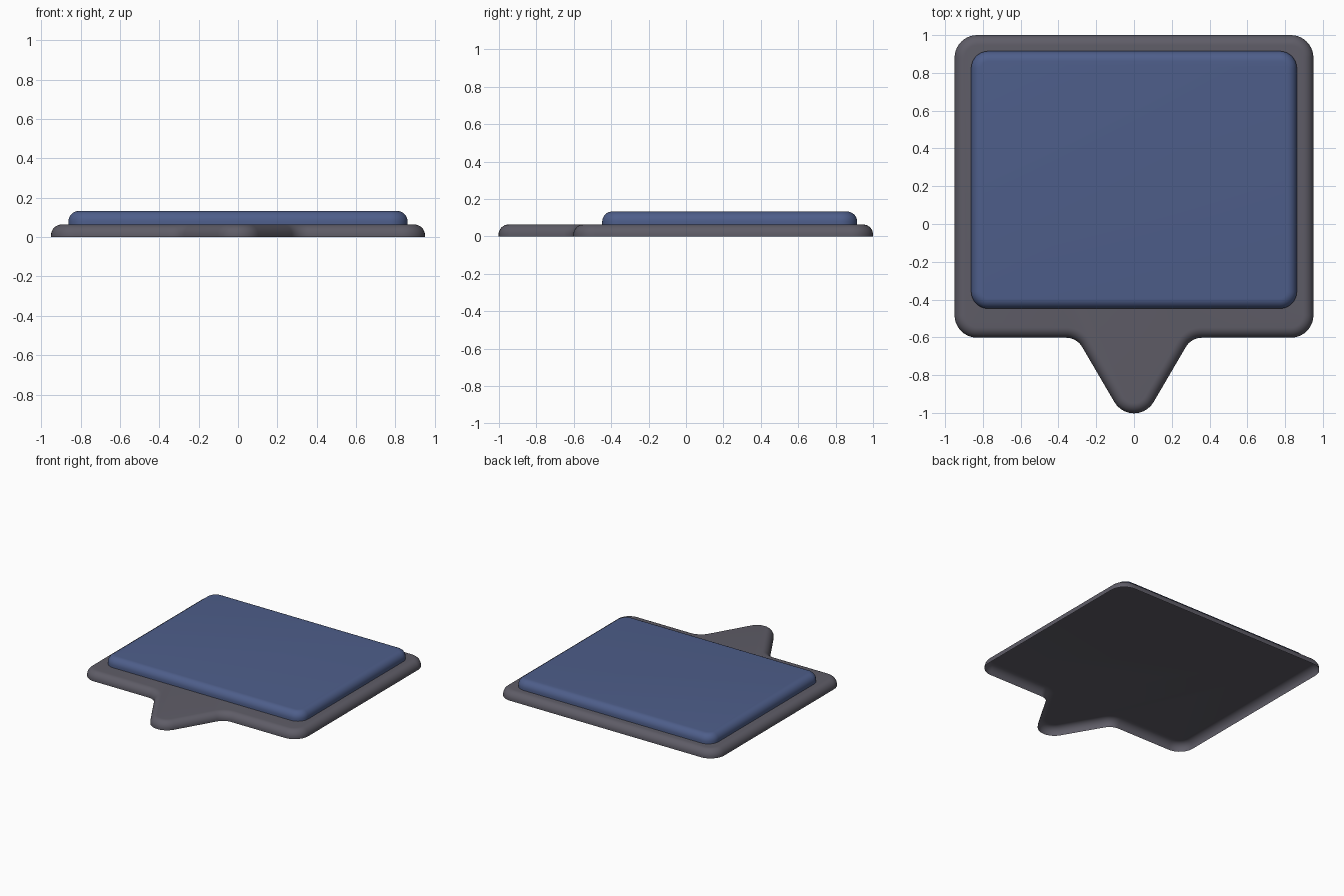
import bpy, bmesh, math
from mathutils import Vector

if "Cube" in bpy.data.objects:
    bpy.data.objects.remove(bpy.data.objects["Cube"])


def material(name, rgb):
    m = bpy.data.materials.new(name)
    m.diffuse_color = (*rgb, 1)
    m.use_nodes = True
    m.node_tree.nodes["Principled BSDF"].inputs["Base Color"].default_value = m.diffuse_color
    return m


def outline(corners, inset, steps=10):
    """Counter-clockwise polygon of (x, y, radius), inset and with filleted corners."""
    pts = [Vector(c[:2]) for c in corners]
    n, loop = len(pts), []
    for i, p in enumerate(pts):
        a = (p - pts[i - 1]).normalized()
        b = (pts[(i + 1) % n] - p).normalized()
        na, nb = Vector((-a.y, a.x)), Vector((-b.y, b.x))   # inward normals
        turn = math.atan2(a.x * b.y - a.y * b.x, a.dot(b))
        side = 1 if turn > 0 else -1
        r = corners[i][2]
        miter = (na + nb) / (1 + na.dot(nb))
        centre = p + miter * side * r
        rr = r - side * inset
        start = math.atan2(-side * na.y, -side * na.x)
        for k in range(steps + 1):
            t = start + turn * k / steps
            loop.append(centre + Vector((math.cos(t), math.sin(t))) * rr)
    return loop


def pad(name, corners, z0, z1, edge, mat, steps=8):
    """Shell open underneath, with a rounded top edge."""
    levels = [(0, z0)]
    for k in range(steps + 1):
        t = math.pi / 2 * k / steps
        levels.append((edge * (1 - math.cos(t)), z1 - edge + edge * math.sin(t)))
    bm = bmesh.new()
    rings = [[bm.verts.new((p.x, p.y, z)) for p in outline(corners, d)] for d, z in levels]
    n = len(rings[0])
    for lo, hi in zip(rings, rings[1:]):
        for i in range(n):
            j = (i + 1) % n
            bm.faces.new((lo[i], lo[j], hi[j], hi[i]))
    bm.faces.new(rings[-1])
    me = bpy.data.meshes.new(name)
    bm.to_mesh(me)
    bm.free()
    me.materials.append(mat)
    ob = bpy.data.objects.new(name, me)
    bpy.context.collection.objects.link(ob)
    bpy.ops.object.select_all(action='DESELECT')
    bpy.context.view_layer.objects.active = ob
    ob.select_set(True)
    bpy.ops.object.shade_smooth_by_angle(angle=math.radians(30))


grey = material("dark grey", (0.113, 0.108, 0.135))
blue = material("slate blue", (0.076, 0.112, 0.255))

# Base plate with the pointed tail at the front
pad("base_plate", [
    (-0.95, -0.602, 0.12), (-0.303, -0.602, 0.1), (0, -1.12, 0.12), (0.303, -0.602, 0.1),
    (0.95, -0.602, 0.12), (0.95, 1, 0.12), (-0.95, 1, 0.12)], 0, 0.064, 0.054, grey)

# Raised panel on top
pad("raised_panel", [
    (-0.862, -0.448, 0.09), (0.862, -0.448, 0.09),
    (0.862, 0.915, 0.09), (-0.862, 0.915, 0.09)], 0.064, 0.133, 0.054, blue)
